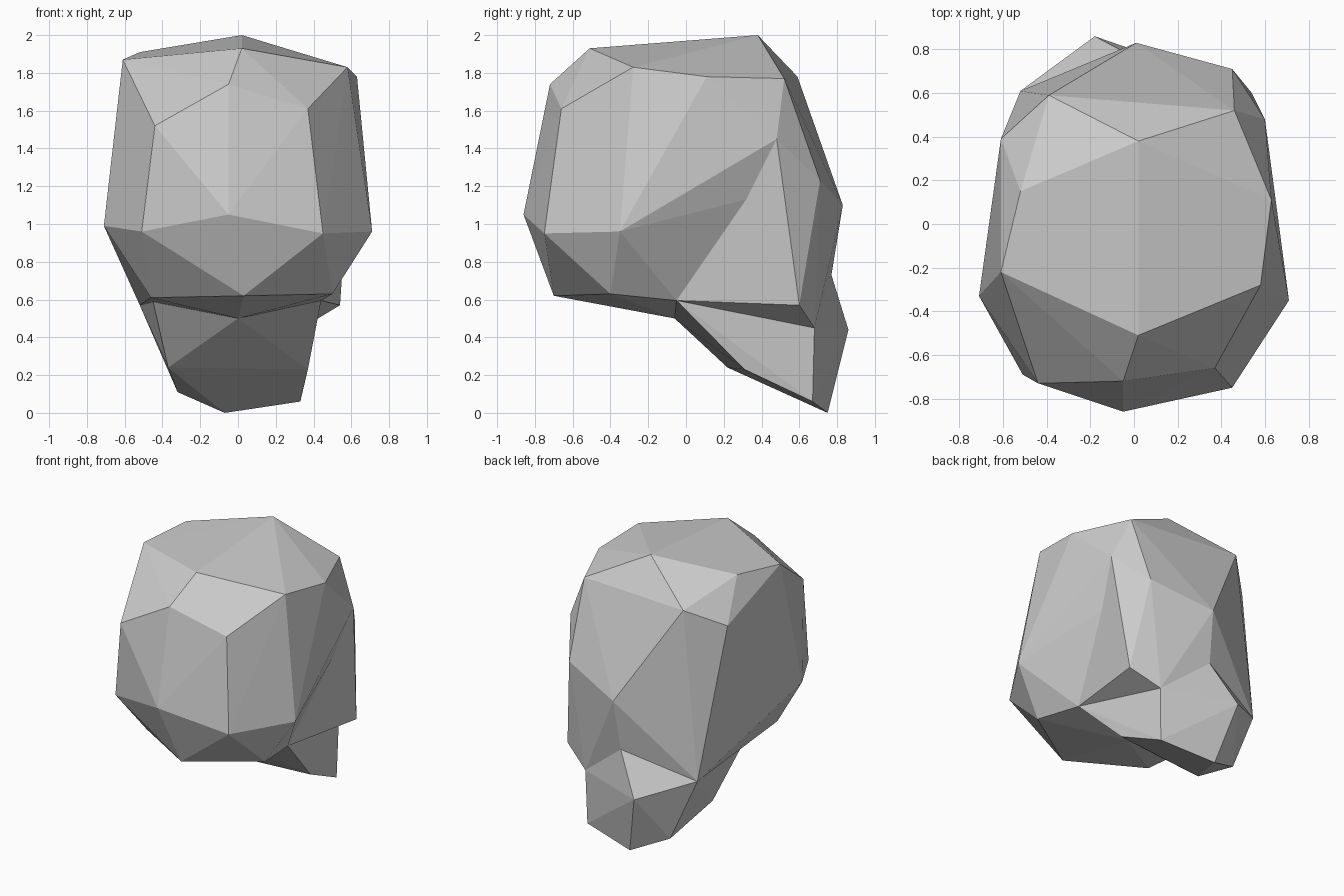
import bpy
import bmesh

cube = bpy.data.objects.get("Cube")
if cube:
    bpy.data.objects.remove(cube, do_unlink=True)

# One plain grey for the whole faceted head
grey = bpy.data.materials.new("plain grey")
grey.use_nodes = True
tone = (0.6, 0.6, 0.6, 1.0)
grey.diffuse_color = tone
grey.node_tree.nodes["Principled BSDF"].inputs["Base Color"].default_value = tone

# Corner points of the face, named by place
face = dict(
    nose=(-.05, -.86, 1.05),
    cheek_right=(-.51, -.69, .96),
    cheek_left=(.45, -.75, .95),
    brow_right=(-.44, -.73, 1.52),
    brow_middle=(-.05, -.72, 1.74),
    brow_left=(.37, -.66, 1.61),
    lip_middle=(.03, -.70, .62),
    lip_right=(-.46, -.40, .61),
    lip_left=(.50, -.40, .63),
)

# Corner points of the crown
crown = dict(
    hairline_right=(-.61, -.22, 1.87),
    hairline_middle=(.02, -.51, 1.93),
    hairline_left=(.58, -.28, 1.83),
    top_right=(-.52, .15, 1.91),
    top_middle=(.02, .38, 2),
    top_left=(.63, .11, 1.78),
    rear_corner_right=(-.39, .59, 1.78),
    rear_corner_left=(.46, .52, 1.77),
)

# Corner points round the sides and back
sides = dict(
    temple_right=(-.71, -.33, .99),
    temple_left=(.71, -.35, .96),
    ear_right=(-.61, .39, 1.65),
    ear_left=(.60, .48, 1.45),
    back_left=(.45, .71, 1.23),
    back_middle=(.01, .83, 1.10),
    neck_hollow=(-.01, .77, .73),
    lobe_right=(-.52, .61, .57),
)
lobe_left = (.54, .60, .57)

# Corner points under the head, where the neck starts
throat = dict(
    throat_middle=(0, -.06, .50),
    throat_right=(-.45, -.02, .59),
    throat_left=(.44, -.05, .595),
)

# Corner points of the neck
stem = dict(
    front_right=(-.37, .22, .24),
    front_left=(.37, .31, .23),
    foot_right=(-.32, .64, .11),
    foot_middle=(-.07, .75, 0),
    foot_left=(.33, .67, .06),
    rear_right=(-.18, .86, .44),
    rear_left=(.34, .68, .45),
)


def faceted_part(name, points):
    """Wrap a taut flat-shaded skin round the corner points."""
    bm = bmesh.new()
    for point in points:
        bm.verts.new(point)
    bmesh.ops.convex_hull(bm, input=list(bm.verts))
    loose = [v for v in bm.verts if not v.link_faces]
    bmesh.ops.delete(bm, geom=loose, context="VERTS")
    bmesh.ops.recalc_face_normals(bm, faces=list(bm.faces))
    mesh = bpy.data.meshes.new(name)
    bm.to_mesh(mesh)
    bm.free()
    mesh.materials.append(grey)
    part = bpy.data.objects.new(name, mesh)
    bpy.context.collection.objects.link(part)
    return part


def pick(group, *names):
    return [group[name] for name in names]


# Main head mass
faceted_part("head", [p for group in (face, crown, sides, throat)
                      for p in group.values()])

# Back of the head, which flares out behind the left temple
faceted_part("nape", pick(sides, "ear_left", "back_left", "back_middle",
                          "neck_hollow", "lobe_right")
             + pick(throat, "throat_left", "throat_right")
             + pick(stem, "rear_left") + [lobe_left])

# Neck, slanting down and backwards
faceted_part("neck", list(stem.values()) + list(throat.values())
             + pick(sides, "neck_hollow", "lobe_right"))
